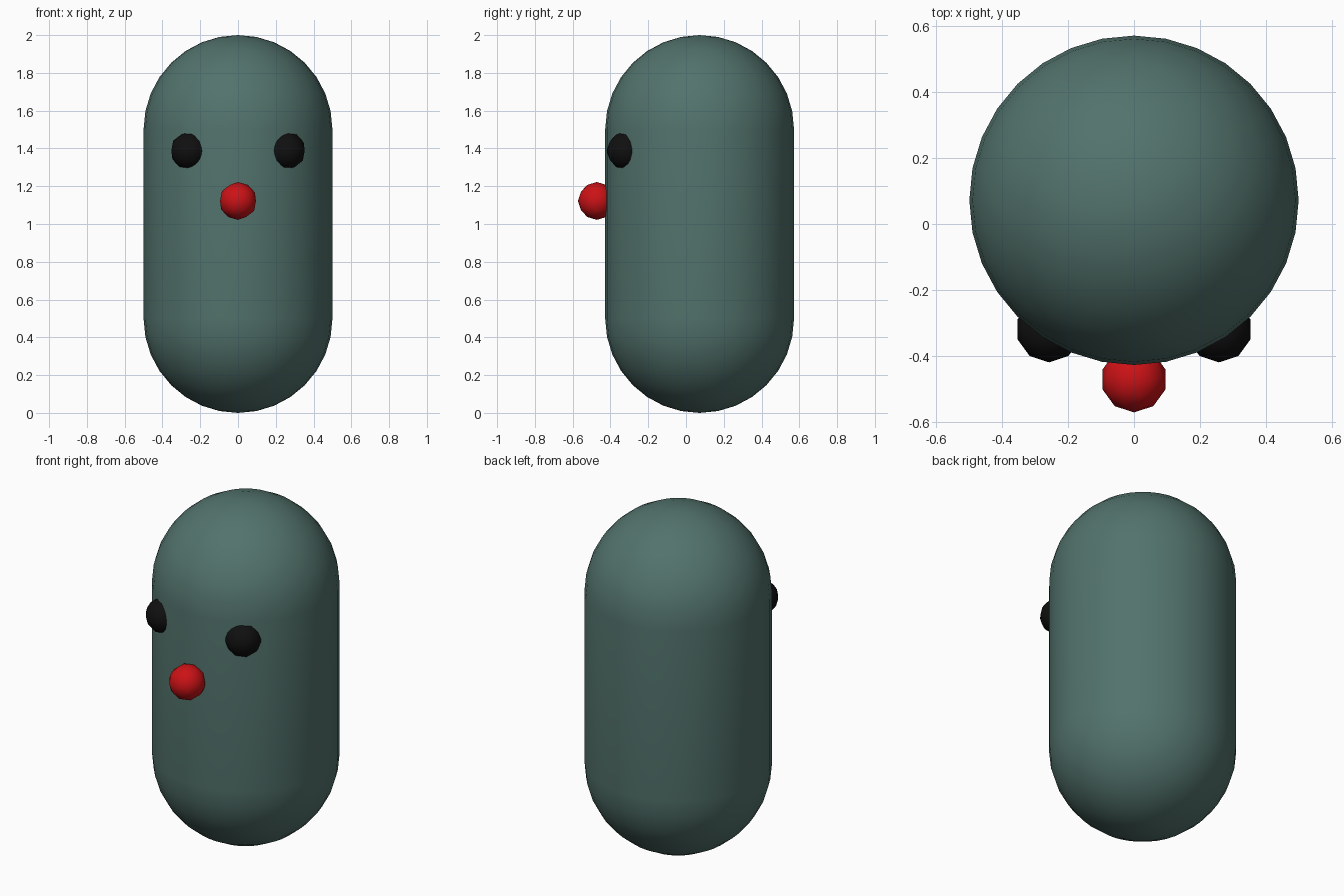
import bpy, bmesh
from math import sin, cos, pi

if "Cube" in bpy.data.objects:
    bpy.data.objects.remove(bpy.data.objects["Cube"])

R = 0.5
BODY_Y = 0.072


def material(name, rgb):
    m = bpy.data.materials.new(name)
    m.diffuse_color = (*rgb, 1)
    m.use_nodes = True
    m.node_tree.nodes["Principled BSDF"].inputs["Base Color"].default_value = m.diffuse_color
    return m


def finish(name, bm, mat):
    bmesh.ops.recalc_face_normals(bm, faces=bm.faces)
    mesh = bpy.data.meshes.new(name)
    bm.to_mesh(mesh)
    bm.free()
    mesh.shade_smooth()
    mesh.materials.append(mat)
    obj = bpy.data.objects.new(name, mesh)
    bpy.context.collection.objects.link(obj)
    return obj


def ball(name, location, mat):
    bm = bmesh.new()
    bmesh.ops.create_icosphere(bm, subdivisions=2, radius=0.1)
    finish(name, bm, mat).location = location


green = material("grey_green", (0.085, 0.17, 0.15))
black = material("black", (0.005, 0.005, 0.005))
red = material("red", (0.6, 0.006, 0.008))

# Capsule body: half profile spun around the vertical axis
profile = [(R * sin(i * pi / 16), R - R * cos(i * pi / 16)) for i in range(9)]
profile += [(r, 2 - z) for r, z in reversed(profile)]
bm = bmesh.new()
verts = [bm.verts.new((r, 0, z)) for r, z in profile]
edges = [bm.edges.new(pair) for pair in zip(verts, verts[1:])]
bmesh.ops.spin(bm, geom=verts + edges, cent=(0, 0, 0), axis=(0, 0, 1),
               angle=2 * pi, steps=32)
bmesh.ops.remove_doubles(bm, verts=bm.verts, dist=0.0005)
finish("body", bm, green).location = (0, BODY_Y, 0)

# Eyes and nose, sunk into the front
for side, x in (("left", 0.258), ("right", -0.258)):
    ball(side + "_eye", (x, -0.32, 1.388), black)
ball("nose", (0, -0.472, 1.122), red)
